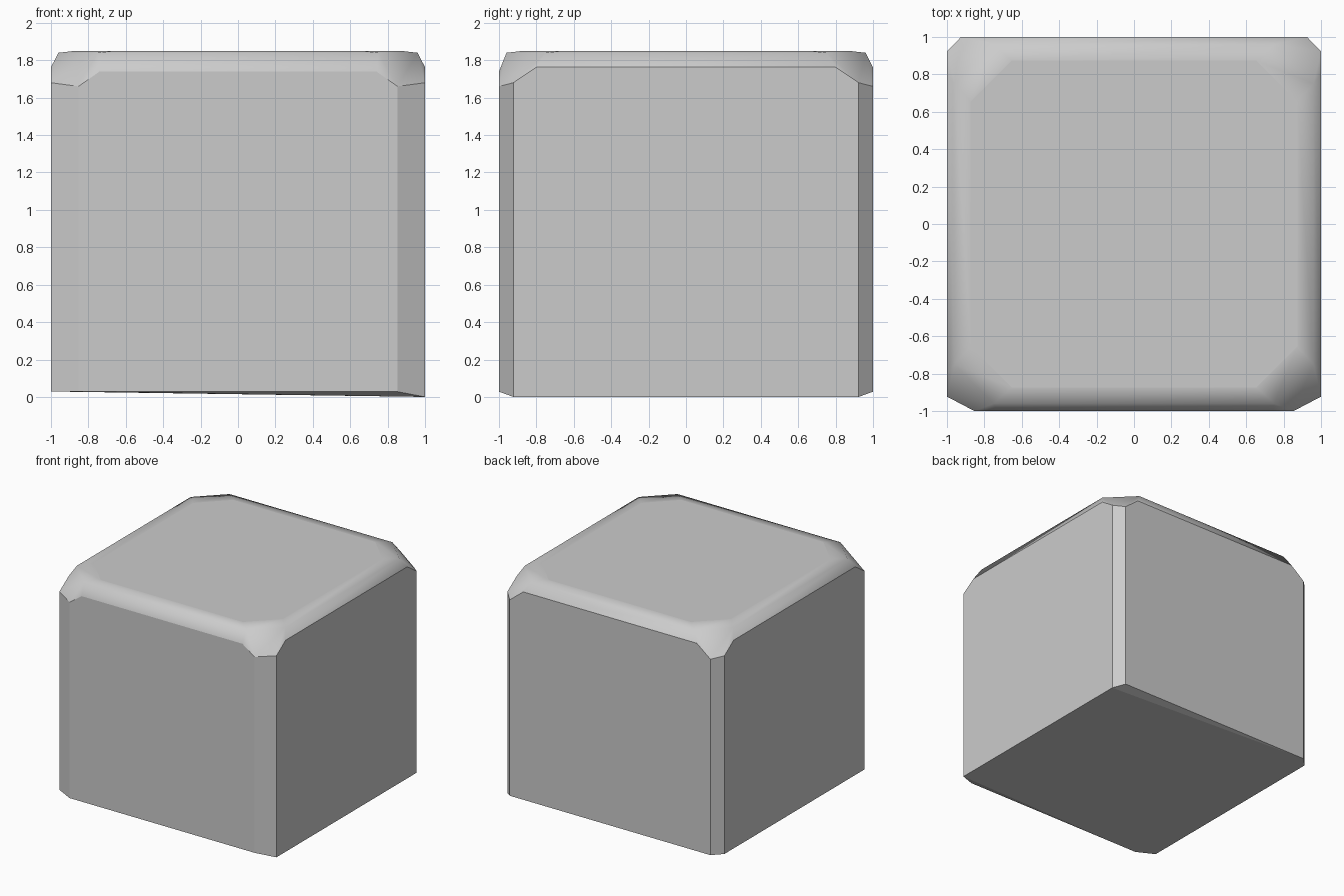
import bpy
import bmesh

if "Cube" in bpy.data.objects:
    bpy.data.objects.remove(bpy.data.objects["Cube"])

BASE_Z = 0.028
# corners counter-clockwise from the front right: sign x, sign y
CORNERS = [(1, -1), (1, 1), (-1, 1), (-1, -1)]

bm = bmesh.new()
base, wall, mid, top = [], [], [], []


def add(ring, sx, sy, points):
    """Append one corner's points, ordered counter-clockwise."""
    if sx * sy > 0:
        points = points[::-1]
    ring.extend(bm.verts.new((sx * x, sy * y, z)) for x, y, z in points)


for sx, sy in CORNERS:
    # the front has wider corner strips and a slightly lower bevel line
    cut, inner, edge_z = (0.853, 0.74, 1.74) if sy < 0 else (0.925, 0.80, 1.76)
    side_z = 0.0 if sx > 0 else BASE_Z
    add(base, sx, sy, [(cut, 1, BASE_Z), (1, 0.923, side_z)])
    add(wall, sx, sy, [(inner, 1, edge_z), (cut, 1, 1.66),
                       (1, 0.923, 1.68), (1, 0.80, 1.763)])
    add(mid, sx, sy, [(0.75, 0.96, 1.84), (0.96, 0.75, 1.84)])
    add(top, sx, sy, [(0.655, 0.873, 1.85), (0.873, 0.655, 1.85)])

flat, bevel = [], []
for i in range(4):
    a, b, c = 2 * i, 2 * i + 1, (2 * i + 2) % 8
    w = wall[4 * i:4 * i + 4]
    nxt = [wall[(4 * i + 4 + k) % 16] for k in range(2)]
    # corner strip and side panel
    flat.append((base[a], base[b], w[2], w[1]))
    flat.append((base[b], base[c], nxt[1], nxt[0], w[3], w[2]))
    # rounded rim: corner patch, straight run, upper band
    bevel += [(w[0], w[1], mid[a]), (w[1], w[2], mid[b], mid[a]),
              (w[2], w[3], mid[b]), (w[3], nxt[0], mid[c], mid[b]),
              (mid[a], mid[b], top[b], top[a]),
              (mid[b], mid[c], top[c], top[b])]

# top panel and slightly tilted underside
flat.append(top)
for ids in ((7, 0, 1), (2, 3, 4), (1, 2, 4, 7), (4, 5, 6, 7)):
    flat.append([base[k] for k in reversed(ids)])

flat_faces = {bm.faces.new(f) for f in flat}
for f in bevel:
    bm.faces.new(f).smooth = True
# crisp borders around every flat panel
for e in bm.edges:
    e.smooth = not any(f in flat_faces for f in e.link_faces)
bmesh.ops.recalc_face_normals(bm, faces=bm.faces[:])

mesh = bpy.data.meshes.new("bevelled_block")
bm.to_mesh(mesh)
bm.free()
block = bpy.data.objects.new("bevelled_block", mesh)
bpy.context.collection.objects.link(block)
